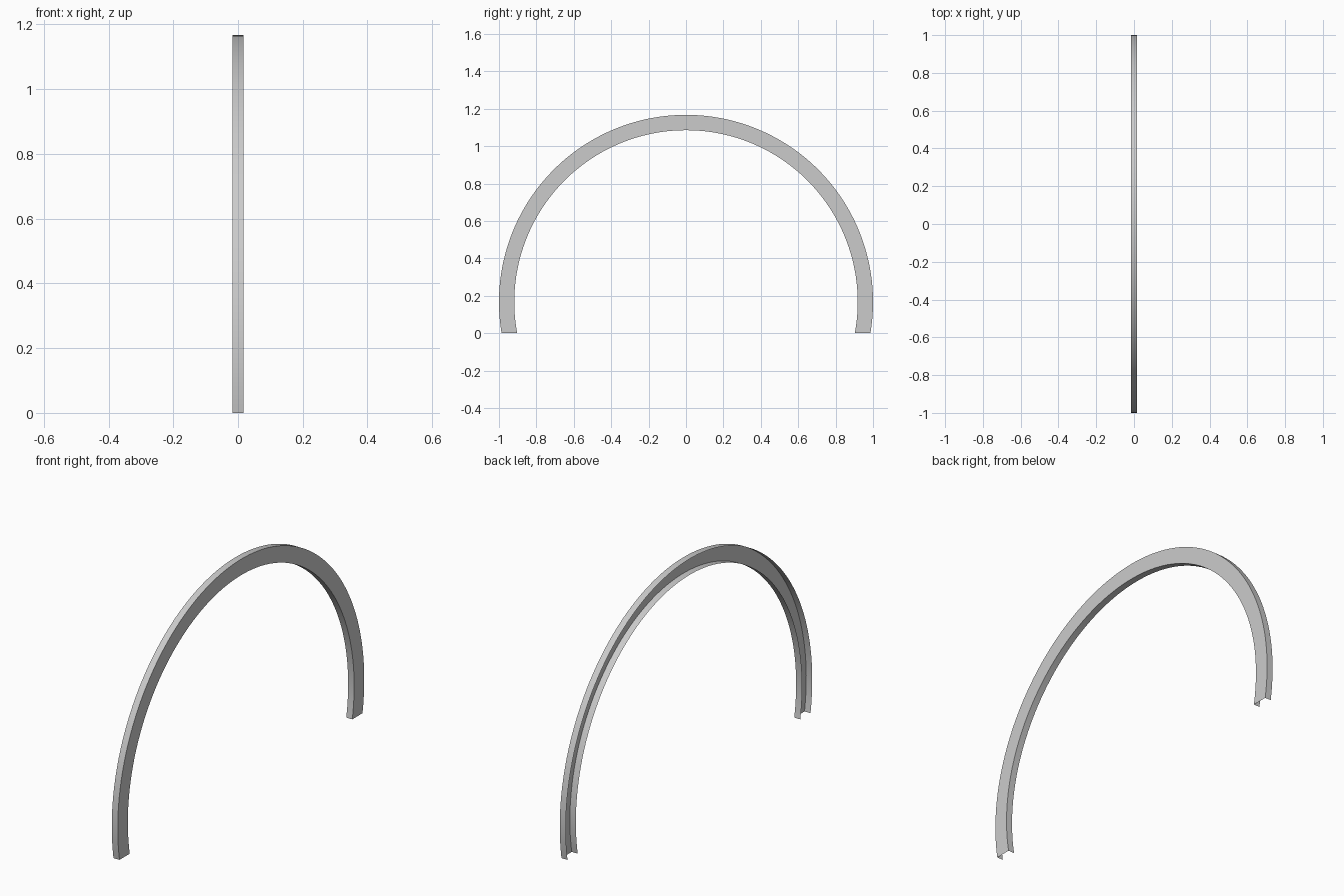
import bpy, bmesh, math

if "Cube" in bpy.data.objects:
    bpy.data.objects.remove(bpy.data.objects["Cube"])

R_OUT, R_IN = 1.0, 0.918    # outer and inner flange radii
CZ = 0.167                  # height of the arc centre
HALF_W = 0.017              # half width of the channel
SEGS = 96


def arc_row(bm, x, radius):
    # arc cut flat at z = 0 on both feet
    a0 = -math.asin(CZ / radius)
    a1 = math.pi - a0
    row = []
    for i in range(SEGS + 1):
        a = a0 + (a1 - a0) * i / SEGS
        row.append(bm.verts.new((x, radius * math.cos(a), CZ + radius * math.sin(a))))
    return row


# Thin U-channel: outer flange, web on the +x side, inner flange, open towards -x
bm = bmesh.new()
profile = [(-HALF_W, R_OUT), (HALF_W, R_OUT), (HALF_W, R_IN), (-HALF_W, R_IN)]
rows = [arc_row(bm, x, r) for x, r in profile]
for a, b in zip(rows, rows[1:]):
    for i in range(SEGS):
        bm.faces.new((a[i], b[i], b[i + 1], a[i + 1]))
bmesh.ops.recalc_face_normals(bm, faces=bm.faces)

# Make the normals face outwards, away from the channel's hollow
bm.faces.ensure_lookup_table()
web = bm.faces[SEGS + SEGS // 2]
if web.normal.x < 0:
    bmesh.ops.reverse_faces(bm, faces=bm.faces)

mesh = bpy.data.meshes.new("arched_channel")
bm.to_mesh(mesh)
bm.free()
arch = bpy.data.objects.new("arched_channel", mesh)
bpy.context.collection.objects.link(arch)

# Smooth along the arc, sharp at the channel corners
bpy.context.view_layer.objects.active = arch
arch.select_set(True)
bpy.ops.object.shade_smooth_by_angle(angle=math.radians(30))
